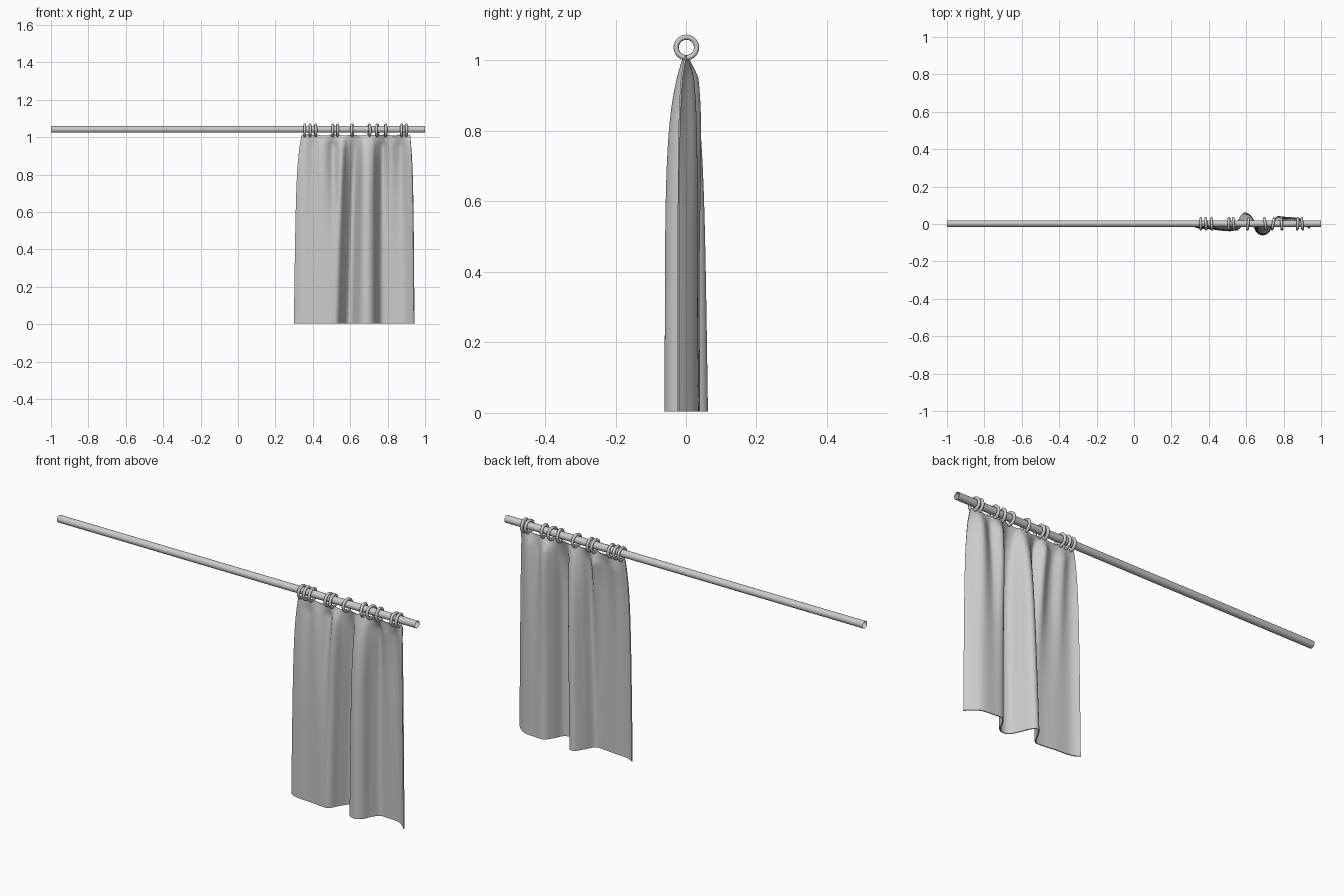
import bpy, bmesh, math
from mathutils import Vector

if "Cube" in bpy.data.objects:
    bpy.data.objects.remove(bpy.data.objects["Cube"])

ROD_Z, TOP_Z = 1.04, 1.016


def smooth(obj):
    bpy.ops.object.select_all(action='DESELECT')
    obj.select_set(True)
    bpy.context.view_layer.objects.active = obj
    bpy.ops.object.shade_smooth_by_angle(angle=math.radians(60))


# rod: open-ended tube
bpy.ops.mesh.primitive_cylinder_add(vertices=32, radius=0.018, depth=2, end_fill_type='NOTHING',
                                    location=(0, 0.002, ROD_Z + 0.002), rotation=(0, math.pi / 2, 0))
rod = bpy.context.object
rod.name = "curtain_rod"
smooth(rod)

# rings: (x position, yaw in degrees)
RINGS = [(0.357, 0), (0.385, 2), (0.415, 3), (0.507, -2), (0.532, 3), (0.61, -6),
         (0.702, 8), (0.744, -10), (0.789, 4), (0.875, -3), (0.899, 5)]
for i, (x, yaw) in enumerate(RINGS):
    bpy.ops.mesh.primitive_torus_add(major_radius=0.029, minor_radius=0.0073, major_segments=32,
                                     minor_segments=12, location=(x, 0.001, ROD_Z - 0.003),
                                     rotation=(0, math.pi / 2, math.radians(yaw)))
    ring = bpy.context.object
    ring.name = f"curtain_ring_{i + 1}"
    smooth(ring)

# curtain: fold outline at the hem, flattening to the ring line at the top
HEM = [(.30, 0), (.34, -.020), (.42, -.027), (.495, -.036), (.53, -.03), (.555, .015),
       (.585, .057), (.612, .05), (.635, 0), (.658, -.045), (.69, -.058), (.72, -.043),
       (.742, 0), (.77, .035), (.82, .035), (.88, .028), (.92, 0), (.942, -.022)]
# pleats gathered under the rings: (crest x, strength)
PLEATS = [(.40, .014), (.508, .03), (.772, .022), (.87, .012)]


def hem_path(n):
    pts = [Vector(p) for p in HEM]
    out = []
    for i in range(len(pts) - 1):
        p0, p1, p2 = pts[max(i - 1, 0)], pts[i], pts[i + 1]
        p3 = pts[min(i + 2, len(pts) - 1)]
        for k in range(n):
            t = k / n
            out.append(0.5 * (2 * p1 + (p2 - p0) * t + (2 * p0 - 5 * p1 + 4 * p2 - p3) * t * t
                              + (3 * p1 - p0 - 3 * p2 + p3) * t ** 3))
    out.append(pts[-1])
    return out


def bump(x, centre, width):
    return math.exp(-((x - centre) / width) ** 2)


bm = bmesh.new()
path, rows, grid = hem_path(8), 44, []
for r in range(rows + 1):
    drop = (r / rows) ** 1.3                       # denser rows near the top
    a = 1 - math.exp(-drop / 0.14)                 # how open the folds are
    fade = min(1, drop / 0.06) * math.exp(-(drop / 0.42) ** 2)
    row = []
    for p in path:
        u = (p.x - 0.30) / 0.642
        w = 0.65 * a + 0.35 * drop
        x = (0.34 + 0.58 * u) * (1 - w) + p.x * w
        x += 0.025 * bump(p.x, 0.57, 0.08) * (1 - drop)
        lean = 0.76 + 0.24 * drop if p.y > 0 else 1
        y = p.y * (0.06 + 0.94 * a) * lean
        for centre, strength in PLEATS:
            y += strength * fade * (bump(x, centre, .026) - 0.4 * bump(x, centre + .045, .022))
        sag = 0.008 * min(1, min(abs(x - q[0]) for q in RINGS) / 0.03) * (1 - a)
        row.append(bm.verts.new((x, y, TOP_Z - sag + (0.004 - TOP_Z) * drop)))
    grid.append(row)
for r in range(rows):
    for c in range(len(path) - 1):
        bm.faces.new((grid[r][c], grid[r + 1][c], grid[r + 1][c + 1], grid[r][c + 1]))
mesh = bpy.data.meshes.new("curtain")
bm.to_mesh(mesh)
bm.free()
curtain = bpy.data.objects.new("curtain", mesh)
bpy.context.collection.objects.link(curtain)
bpy.context.view_layer.objects.active = curtain
solid = curtain.modifiers.new("cloth_thickness", 'SOLIDIFY')
solid.thickness = 0.005
solid.offset = 0
bpy.ops.object.modifier_apply(modifier=solid.name)
smooth(curtain)
